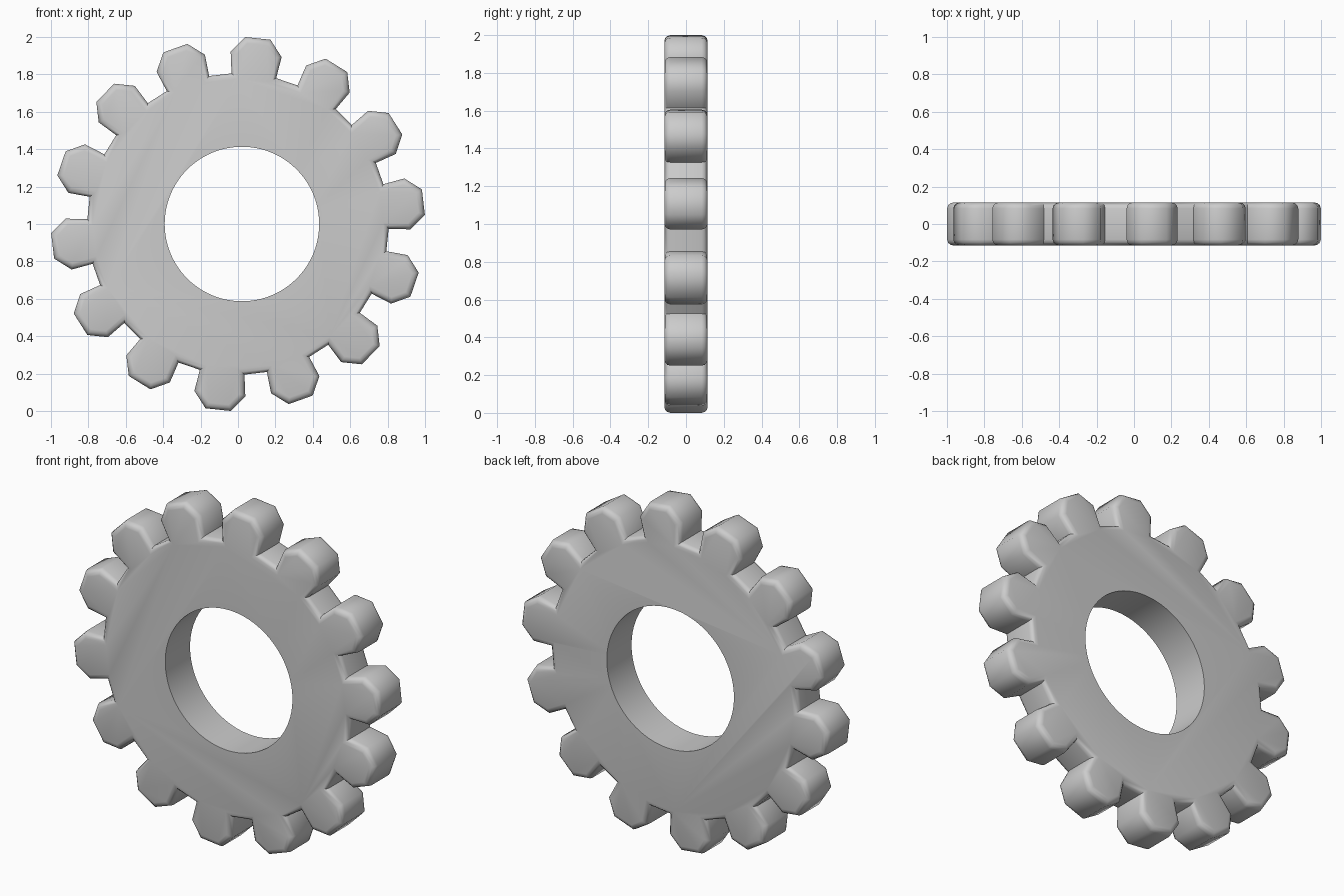
import bpy, bmesh
from math import sin, cos, radians

if "Cube" in bpy.data.objects:
    bpy.data.objects.remove(bpy.data.objects["Cube"])

TEETH, PHASE, HALF = 14, 6.1, 0.115

# One tooth: (radial distance, sideways offset)
tooth = [(0.797, -0.12), (0.912, -0.137), (0.998, -0.068),
         (0.998, 0.068), (0.912, 0.137), (0.797, 0.12)]

# Gear body: repeat the tooth around the centre, then extrude along y
bm = bmesh.new()
front = []
for k in range(TEETH):
    a = radians(PHASE + 360 / TEETH * k)
    for r, t in tooth:
        front.append(bm.verts.new((r * sin(a) + t * cos(a), -HALF,
                                   1 + r * cos(a) - t * sin(a))))
face = bm.faces.new(front)
ext = bmesh.ops.extrude_face_region(bm, geom=[face], use_keep_orig=True)
for v in ext["geom"]:
    if isinstance(v, bmesh.types.BMVert):
        v.co.y = HALF
bmesh.ops.recalc_face_normals(bm, faces=bm.faces)

# Rounded rims on the front and back outlines
rims = [e for e in bm.edges if abs(e.verts[0].co.y - e.verts[1].co.y) < 1e-5]
bmesh.ops.bevel(bm, geom=rims, offset=0.032, offset_type='OFFSET', segments=3,
                profile=0.5, affect='EDGES', clamp_overlap=True)
mesh = bpy.data.meshes.new("gear")
bm.to_mesh(mesh)
bm.free()
gear = bpy.data.objects.new("gear", mesh)
bpy.context.collection.objects.link(gear)

# Sharp-edged bore, slightly off centre
bpy.ops.mesh.primitive_cylinder_add(vertices=96, radius=0.413, depth=1,
                                    location=(0.021, 0, 1.0),
                                    rotation=(radians(90), 0, 0))
cutter = bpy.context.object
cutter.name = "bore_cutter"
cutter.hide_render = True
mod = gear.modifiers.new("bore", 'BOOLEAN')
mod.operation = 'DIFFERENCE'
mod.solver = 'EXACT'
mod.object = cutter

bpy.ops.object.select_all(action='DESELECT')
gear.select_set(True)
bpy.context.view_layer.objects.active = gear
bpy.ops.object.modifier_apply(modifier=mod.name)
bpy.data.objects.remove(cutter)
bpy.ops.object.shade_smooth_by_angle(angle=radians(55))
